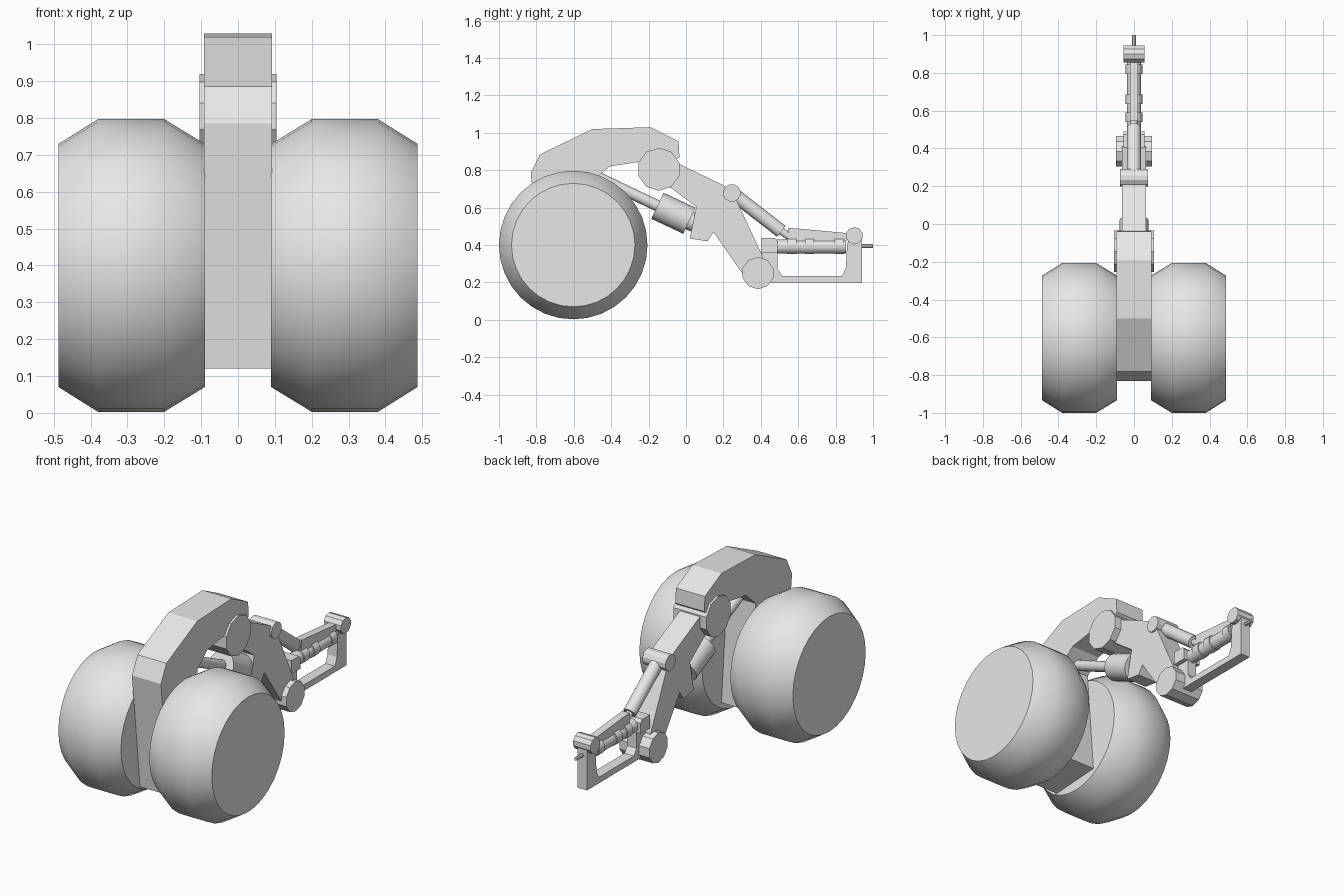
import bpy, bmesh, math
from mathutils import Vector

if "Cube" in bpy.data.objects:
    bpy.data.objects.remove(bpy.data.objects["Cube"])

grey = bpy.data.materials.new("plain grey")
grey.diffuse_color = (0.8, 0.8, 0.8, 1)
grey.use_nodes = True
grey.node_tree.nodes["Principled BSDF"].inputs["Base Color"].default_value = grey.diffuse_color


def finish(name, bm, smooth=None):
    bmesh.ops.recalc_face_normals(bm, faces=bm.faces[:])
    mesh = bpy.data.meshes.new(name)
    bm.to_mesh(mesh)
    bm.free()
    mesh.materials.append(grey)
    ob = bpy.data.objects.new(name, mesh)
    bpy.context.collection.objects.link(ob)
    if smooth:
        bpy.ops.object.select_all(action='DESELECT')
        ob.select_set(True)
        bpy.context.view_layer.objects.active = ob
        bpy.ops.object.shade_smooth_by_angle(angle=math.radians(smooth))
    return ob


def plate(name, profile, half):
    """Side profile (y, z) extruded evenly across x."""
    bm = bmesh.new()
    face = bm.faces.new([bm.verts.new((-half, y, z)) for y, z in profile])
    out = bmesh.ops.extrude_face_region(bm, geom=[face])
    verts = [g for g in out["geom"] if isinstance(g, bmesh.types.BMVert)]
    bmesh.ops.translate(bm, verts=verts, vec=(2 * half, 0, 0))
    return finish(name, bm)


def disc(name, y, z, r, half, sides=10):
    """Flat sided pivot lying along x."""
    ring = [(y + r * math.cos(math.tau * (i + .5) / sides),
             z + r * math.sin(math.tau * (i + .5) / sides)) for i in range(sides)]
    return plate(name, ring, half)


def rod(name, a, b, r, sides=16):
    """Cylinder between two (y, z) points on the centre plane."""
    a, b = Vector((0, *a)), Vector((0, *b))
    bm = bmesh.new()
    bmesh.ops.create_cone(bm, cap_ends=True, segments=sides, radius1=r, radius2=r,
                          depth=(b - a).length)
    bm.transform((b - a).to_track_quat('Z', 'Y').to_matrix().to_4x4())
    bmesh.ops.translate(bm, verts=bm.verts[:], vec=(a + b) / 2)
    return finish(name, bm, 40)


def wheel(name, side, n=32):
    """Barrel shaped tyre with flat caps."""
    bm = bmesh.new()
    rings = []
    for x, r in ((.09, .33), (.2, .397), (.38, .397), (.487, .33)):
        rings.append([bm.verts.new((side * x, -.603 + r * math.cos(math.tau * i / n),
                                    .4 + r * math.sin(math.tau * i / n))) for i in range(n)])
    for p, q in zip(rings, rings[1:]):
        for i in range(n):
            j = (i + 1) % n
            bm.faces.new((p[i], p[j], q[j], q[i]))
    bm.faces.new(rings[0])
    bm.faces.new(rings[-1])
    return finish(name, bm, 45)


# Wheels
wheel("right_wheel", 1)
wheel("left_wheel", -1)

# Upper arm with the post between the wheels
plate("upper_arm", [(-.76, .12), (-.83, .785), (-.78, .885), (-.5, 1.02), (-.19, 1.03),
                    (-.04, .955), (-.035, .87), (-.08, .83), (-.25, .845), (-.41, .82),
                    (-.5, .74), (-.45, .14)], .092)
disc("elbow_pivot", -.145, .805, .115, .105)

# Lower arm and its pivots
plate("lower_arm", [(-.16, .86), (-.04, .835), (.2, .72), (.27, .64), (.41, .34), (.42, .2),
                    (.31, .235), (.147, .47), (.115, .42), (.02, .435), (.055, .605),
                    (-.08, .705), (-.2, .77)], .064)
disc("arm_pin", .245, .678, .047, .073, 12)
disc("wrist_pivot", .385, .25, .086, .095)

# Main piston
rod("main_piston_rod", (-.52, .785), (-.1, .585), .03)
rod("main_piston_barrel", (-.153, .61), (.018, .53), .077)
rod("main_piston_end", (.0, .54), (.07, .507), .05)

# Upper piston
rod("upper_piston", (.245, .678), (.51, .473), .037)
rod("upper_piston_tip", (.5, .48), (.56, .44), .02)

# Tool frame
plate("tool_frame", [(.4, .2), (.94, .2), (.94, .45), (.87, .45), (.86, .38), (.855, .28),
                     (.835, .235), (.515, .235), (.49, .27), (.49, .4), (.41, .4)], .03)
plate("frame_block", [(.405, .36), (.49, .36), (.49, .42), (.475, .437), (.405, .437)], .055)
disc("frame_knob", .9, .45, .046, .055, 10)

# Tool cylinder, cover and spike
rod("tool_cylinder", (.42, .392), (.855, .392), .038)
plate("tool_cover", [(.545, .4), (.545, .492), (.63, .485), (.87, .463), (.87, .44), (.84, .4)], .022)
for i, y in enumerate((.565, .66, .82)):
    rod("cylinder_band_%d" % i, (y - .025, .395), (y + .025, .395), .044)
rod("tool_spike", (.93, .395), (1.0, .395), .01, 8)
